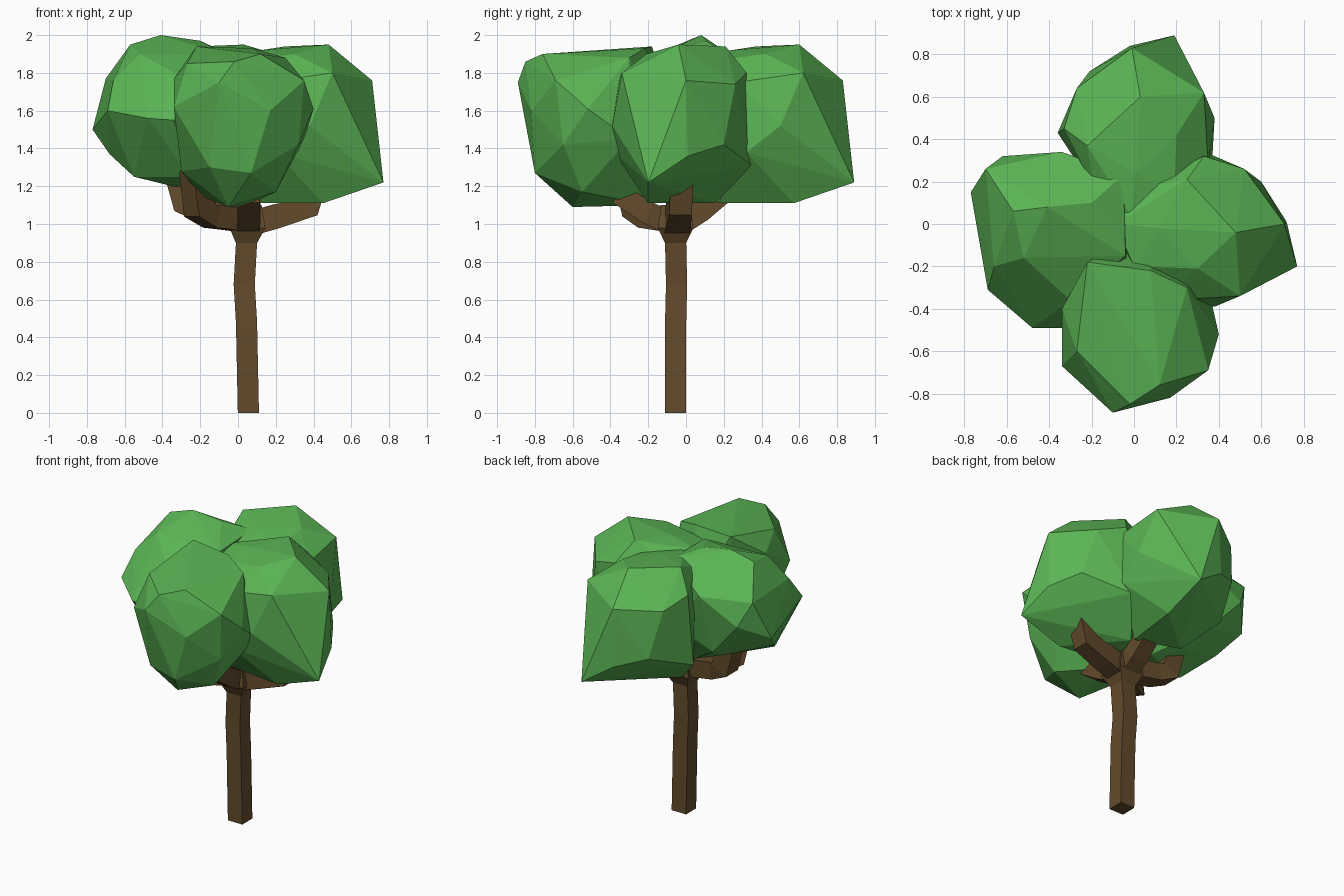
import bpy, bmesh, math
from mathutils import Vector


def material(name, color):
    m = bpy.data.materials.new(name)
    m.diffuse_color = (*color, 1)
    return m


BARK = material("bark", (0.125, 0.07, 0.025))
LEAF = material("leaf", (0.105, 0.46, 0.09))


def finish(name, bm, mat):
    bmesh.ops.recalc_face_normals(bm, faces=bm.faces)
    me = bpy.data.meshes.new(name)
    bm.to_mesh(me)
    bm.free()
    me.materials.append(mat)
    ob = bpy.data.objects.new(name, me)
    bpy.context.collection.objects.link(ob)
    return ob


def square_tube(name, path, widths, side):
    """Sweep a square section along a path lying across the side vector."""
    bm = bmesh.new()
    pts = [Vector(p) for p in path]
    side = Vector(side).normalized()
    rings = []
    for i, (p, w) in enumerate(zip(pts, widths)):
        t = pts[min(i + 1, len(pts) - 1)] - pts[max(i - 1, 0)]
        up = t.cross(side).normalized()
        rings.append([bm.verts.new(p + (side * a + up * b) * w / 2)
                      for a, b in ((-1, -1), (1, -1), (1, 1), (-1, 1))])
    for r, s in zip(rings, rings[1:]):
        for k in range(4):
            bm.faces.new((r[k], r[(k + 1) % 4], s[(k + 1) % 4], s[k]))
    bm.faces.new(rings[0])
    bm.faces.new(rings[-1])
    return finish(name, bm, BARK)


def clump(name, corners):
    """Faceted leaf mass: the hull around its corner points."""
    bm = bmesh.new()
    for c in corners:
        bm.verts.new(c)
    res = bmesh.ops.convex_hull(bm, input=bm.verts)
    junk = {v for v in res["geom_interior"] + res["geom_unused"]
            if isinstance(v, bmesh.types.BMVert)}
    bmesh.ops.delete(bm, geom=list(junk), context='VERTS')
    return finish(name, bm, LEAF)


# Trunk, slightly bent, flaring at the fork
square_tube("trunk",
            [(0.055, -0.055, 0), (0.045, -0.055, 0.48), (0.033, -0.05, 0.68),
             (0.045, -0.055, 0.9), (0.05, -0.055, 0.98), (0.05, -0.055, 1.1)],
            [0.112, 0.112, 0.112, 0.112, 0.19, 0.15], (1, 0, 0))

# Five limbs
square_tube("left_limb", [(0.03, -0.05, 1.03), (-0.2, -0.04, 1.07),
                          (-0.28, -0.03, 1.1), (-0.35, -0.02, 1.34)],
            [0.12, 0.12, 0.13, 0.12], (0, 1, 0))
square_tube("front_left_limb", [(0.03, -0.07, 1.02), (-0.14, -0.2, 1.04),
                                (-0.2, -0.25, 1.07), (-0.23, -0.31, 1.3)],
            [0.12, 0.12, 0.13, 0.12], (0.8, -1, 0))
square_tube("right_limb", [(0.06, -0.05, 1.0), (0.2, -0.04, 1.04),
                           (0.38, -0.03, 1.09), (0.42, -0.02, 1.25)],
            [0.13, 0.13, 0.12, 0.12], (0, 1, 0))
square_tube("front_limb", [(0.05, -0.08, 1.0), (0.06, -0.2, 1.06),
                           (0.06, -0.36, 1.16)], [0.12, 0.12, 0.11], (1, 0, 0))
square_tube("back_limb", [(0.05, -0.03, 1.0), (0.05, 0.08, 1.07),
                          (0.05, 0.24, 1.2)], [0.12, 0.12, 0.11], (1, 0, 0))

# Leaf clumps; the back one repeats the right one, turned a quarter
right = clump("right_leaves", [
    (0.77, -0.2, 1.22), (0.71, 0.0, 1.76), (0.48, -0.04, 1.95),
    (0.52, 0.26, 1.74), (0.33, 0.32, 1.8), (0.5, -0.34, 1.8),
    (0.38, -0.39, 1.52), (0.2, -0.38, 1.38), (0.45, -0.2, 1.11),
    (0.05, -0.15, 1.11), (0.31, 0.35, 1.31), (0.6, 0.2, 1.42),
    (0.15, 0.15, 1.11), (0.12, -0.02, 1.92), (-0.09, 0.0, 1.88),
    (0.0, -0.2, 1.86), (-0.06, -0.1, 1.4), (0.02, 0.16, 1.4),
    (0.15, -0.36, 1.75), (0.05, 0.18, 1.86), (0.25, 0.21, 1.94),
    (0.72, 0.01, 1.36), (0.3, -0.21, 1.9)])
back = bpy.data.objects.new("back_leaves", right.data)
back.rotation_euler.z = math.pi / 2
back.location = (-0.01, 0.12, 0)
bpy.context.collection.objects.link(back)

clump("left_leaves", [
    (-0.41, 0.08, 2.0), (-0.57, 0.06, 1.95), (-0.2, 0.1, 1.97),
    (-0.05, 0.23, 1.9), (-0.04, -0.15, 1.89), (-0.52, -0.16, 1.9),
    (-0.7, 0.26, 1.77), (-0.34, 0.34, 1.75), (-0.62, 0.32, 1.6),
    (-0.77, 0.15, 1.5), (-0.69, -0.31, 1.6), (-0.48, -0.49, 1.56),
    (-0.34, -0.49, 1.55), (-0.68, 0.0, 1.37), (-0.55, -0.2, 1.25),
    (-0.35, 0.1, 1.25), (-0.25, -0.3, 1.25), (-0.4, 0.27, 1.35),
    (-0.66, -0.2, 1.76), (-0.3, -0.36, 1.78), (-0.02, -0.2, 1.5),
    (-0.02, 0.22, 1.45), (-0.1, 0.05, 1.14)])

clump("front_leaves", [
    (-0.22, -0.18, 1.94), (0.08, -0.22, 1.93), (0.25, -0.3, 1.88),
    (-0.27, -0.6, 1.85), (0.12, -0.76, 1.9), (-0.02, -0.85, 1.86),
    (-0.1, -0.89, 1.75), (0.35, -0.69, 1.76), (0.4, -0.52, 1.61),
    (0.35, -0.3, 1.45), (0.32, -0.65, 1.42), (-0.34, -0.67, 1.62),
    (-0.34, -0.4, 1.77), (-0.3, -0.45, 1.28), (0.07, -0.8, 1.27),
    (-0.15, -0.76, 1.3), (0.2, -0.55, 1.17), (-0.05, -0.6, 1.09),
    (0.05, -0.2, 1.1), (-0.2, -0.25, 1.15), (0.17, -0.82, 1.6),
    (0.0, -0.05, 1.5)])
